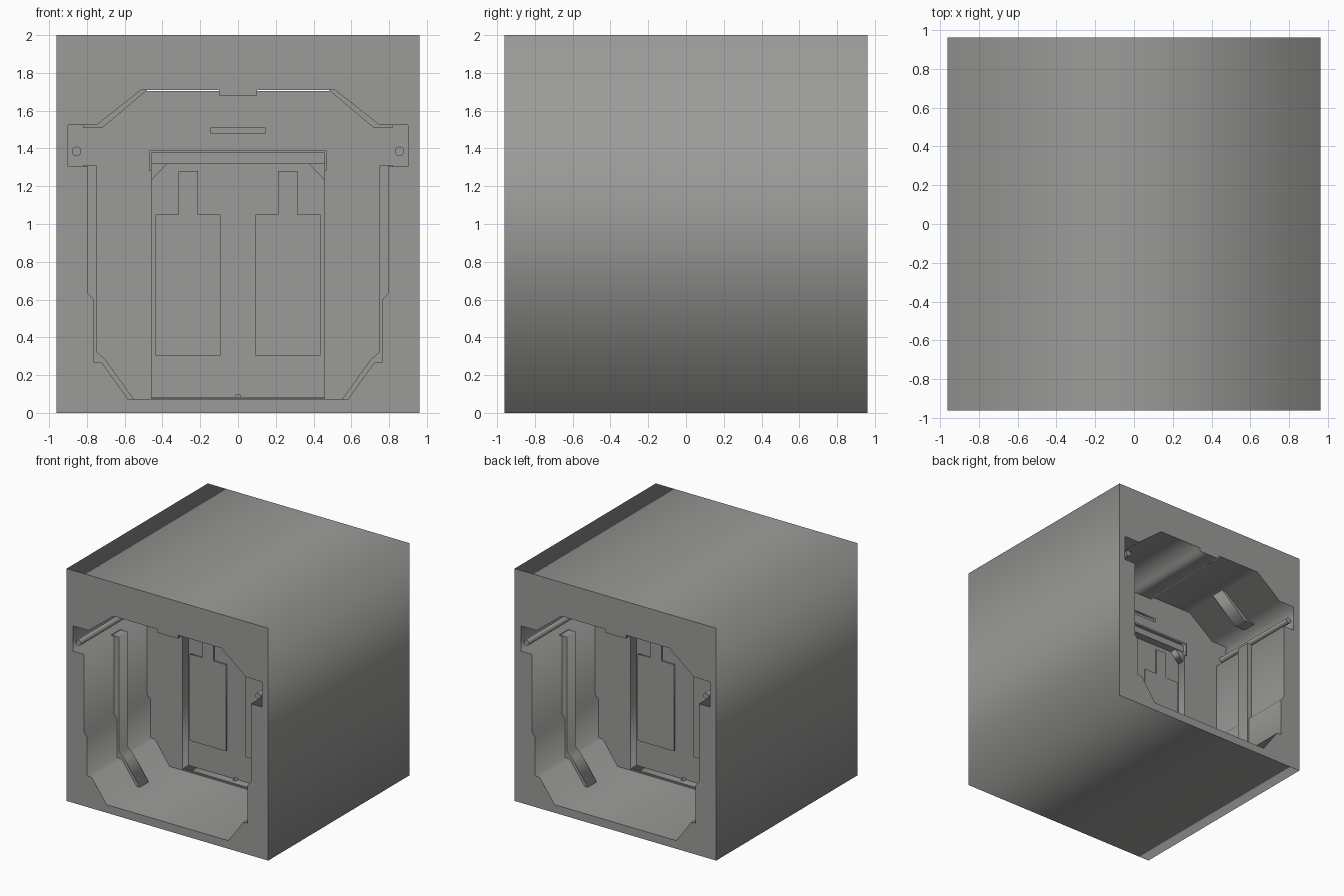
import bpy

cube = bpy.data.objects.get("Cube")
if cube:
    bpy.data.objects.remove(cube, do_unlink=True)

GREY = (0.33, 0.33, 0.32, 1)
mat = bpy.data.materials.new("concrete_grey")
mat.use_nodes = True
mat.diffuse_color = GREY
mat.node_tree.nodes["Principled BSDF"].inputs["Base Color"].default_value = GREY


def prism(name, loops, y0, y1):
    """Extrude an x-z outline (further loops are holes) from y0 to y1."""
    curve = bpy.data.curves.new(name, 'CURVE')
    curve.dimensions = '2D'
    curve.fill_mode = 'BOTH'
    curve.extrude = abs(y1 - y0) / 2
    for loop in loops:
        s = curve.splines.new('POLY')
        s.points.add(len(loop) - 1)
        for p, (x, z) in zip(s.points, loop):
            p.co = (x, z, 0, 1)
        s.use_cyclic_u = True
    curve.materials.append(mat)
    ob = bpy.data.objects.new(name, curve)
    ob.location.y = (y0 + y1) / 2
    ob.rotation_euler.x = 1.5707963
    bpy.context.collection.objects.link(ob)
    bpy.ops.object.select_all(action='DESELECT')
    ob.select_set(True)
    bpy.context.view_layer.objects.active = ob
    bpy.ops.object.convert(target='MESH')
    return ob


def rect(x0, x1, z0, z1):
    return [(x0, z0), (x1, z0), (x1, z1), (x0, z1)]


def flip(loop):
    return [(-x, z) for x, z in reversed(loop)]


# Corridor section: +x half from floor to ceiling beam
walls = [(.58, .07), (.72, .265), (.765, .27), (.765, .6), (.795, .635),
         (.795, 1.305), (.9, 1.305), (.9, 1.523), (.75, 1.523), (.513, 1.71)]
beam = [(.1, 1.71), (.1, 1.68)]
section = walls + beam
prism("outer_block", [rect(-.96, .96, 0, 2), section + flip(section)], -.96, .96)

# Dividing wall in the middle, a hair below the ceiling, with door and slot openings
bulk = walls[:-1] + [(.513, 1.705)]
prism("dividing_wall", [bulk + flip(bulk), rect(-.457, .457, .075, 1.38),
                        rect(-.143, .143, 1.48, 1.512)], -.1, .1)
prism("wall_beam_seal", [rect(-.1, .1, 1.67, 1.71)], -.1, .1)
prism("door", [rect(-.46, .46, .07, 1.39)], -.02, .02)
prism("door_header", [rect(-.46, .46, 1.32, 1.385)], -.088, .088)
prism("slot_back", [rect(-.15, .15, 1.475, 1.515)], -.08, .08)
prism("threshold", [rect(-.457, .457, .07, .083)], -.09, .09)
prism("floor_stud", [rect(-.012, .012, .07, .097)], -.05, .05)

# Door details and corner braces, the same on both faces
bracket = [(.37, 1.325), (.46, 1.23), (.46, 1.325)]
for label, m in (("left", lambda l: l), ("right", flip)):
    prism(label + "_corner_brace", [m(bracket)], -.08, .08)
    prism(label + "_large_panel", [m(rect(.093, .438, .305, 1.05))], -.032, .032)
    prism(label + "_small_panel", [m(rect(.212, .315, 1.04, 1.28))], -.032, .032)
    prism(label + "_hood_end", [m(rect(.457, .469, 1.28, 1.39))], -.115, .115)
prism("door_hood", [rect(-.469, .469, 1.376, 1.39)], -.115, .115)

# Ribs and pipes in both bays, on both sides
low_rib = [(.82, 1.31), (.75, 1.31), (.75, .325), (.70, .28), (.55, .07),
           (.58, .06), (.73, .26), (.82, .26)]
high_rib = [(.82, 1.51), (.717, 1.51), (.479, 1.711), (.53, 1.72), (.75, 1.54), (.82, 1.54)]
for bay, s in (("front", -1), ("back", 1)):
    for side, m, sx in (("left", lambda l: l, 1), ("right", flip, -1)):
        name = bay + "_" + side
        prism(name + "_wall_rib", [m(low_rib)], s * .55, s * .43)
        prism(name + "_ceiling_rib", [m(high_rib)], s * .55, s * .43)
        bpy.ops.mesh.primitive_cylinder_add(
            vertices=16, radius=.025, depth=.86, location=(sx * .855, s * .52, 1.385),
            rotation=(1.5707963, 0, 0))
        pipe = bpy.context.object
        pipe.name = name + "_pipe"
        pipe.data.materials.append(mat)
        bpy.ops.object.shade_smooth_by_angle()
